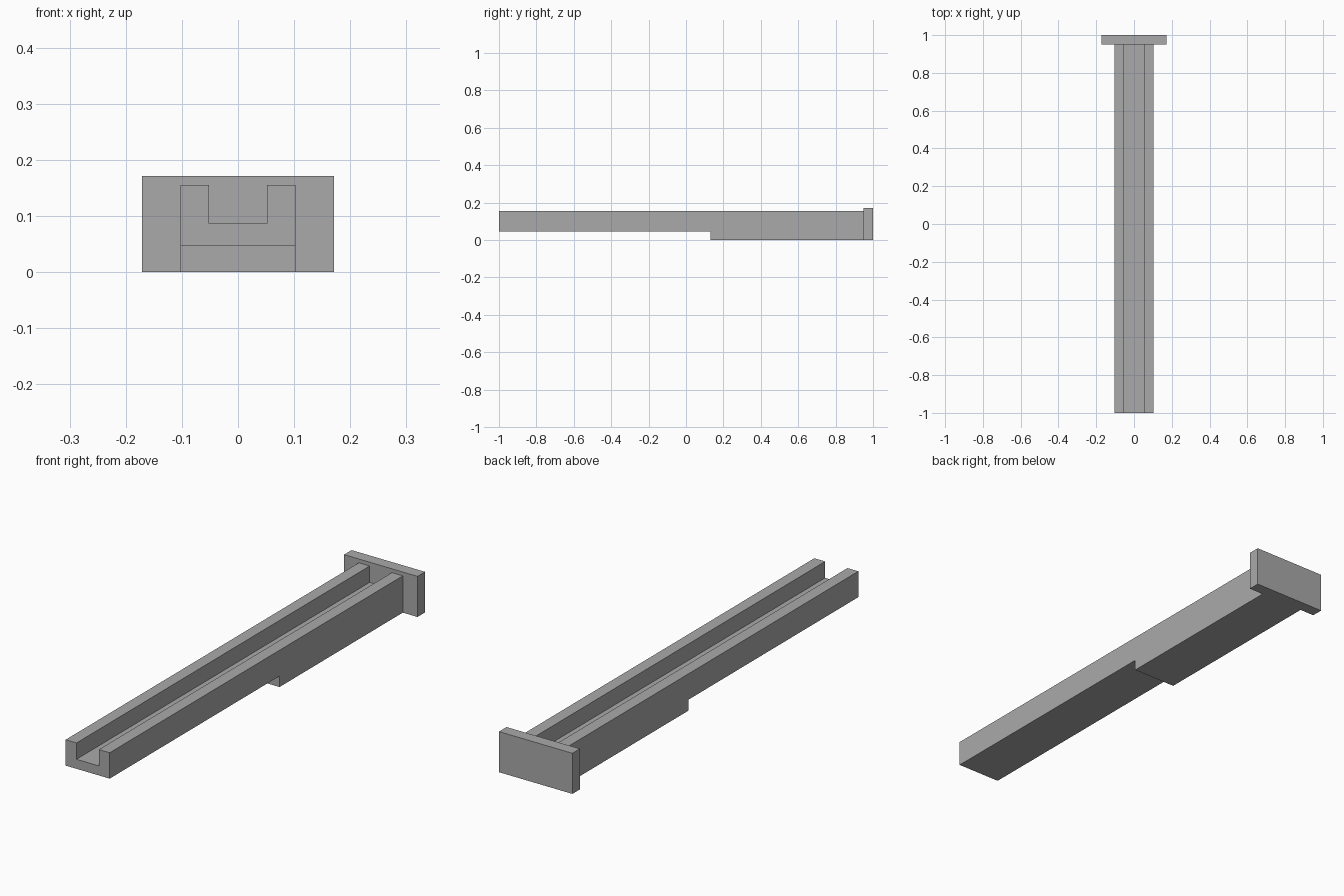
import bpy
import bmesh

if "Cube" in bpy.data.objects:
    bpy.data.objects.remove(bpy.data.objects["Cube"])

grey = bpy.data.materials.new("plain grey")
grey.diffuse_color = (0.40, 0.40, 0.40, 1)
grey.use_nodes = True
grey.node_tree.nodes["Principled BSDF"].inputs["Base Color"].default_value = grey.diffuse_color


def side_extrusion(name, profile, half_width):
    """Extrude a (y, z) side profile across x, centred on x = 0."""
    bm = bmesh.new()
    face = bm.faces.new([bm.verts.new((-half_width, y, z)) for y, z in profile])
    swept = bmesh.ops.extrude_face_region(bm, geom=[face])
    verts = [v for v in swept["geom"] if isinstance(v, bmesh.types.BMVert)]
    bmesh.ops.translate(bm, verts=verts, vec=(2 * half_width, 0, 0))
    bmesh.ops.recalc_face_normals(bm, faces=bm.faces)
    mesh = bpy.data.meshes.new(name)
    bm.to_mesh(mesh)
    bm.free()
    mesh.materials.append(grey)
    obj = bpy.data.objects.new(name, mesh)
    bpy.context.collection.objects.link(obj)
    return obj


def rectangle(y0, y1, z0, z1):
    return [(y0, z0), (y1, z0), (y1, z1), (y0, z1)]


# Long beam, deeper along its rear half
beam = side_extrusion("channel_beam", [
    (-1, 0.046), (0.13, 0.046), (0.13, 0), (0.95, 0), (0.95, 0.155), (-1, 0.155),
], 0.1025)

# Groove running the full length of the beam
cutter = side_extrusion("groove_cutter", rectangle(-1.1, 1.05, 0.086, 0.3), 0.052)
cutter.hide_render = True
cutter.hide_set(True)
groove = beam.modifiers.new("groove", "BOOLEAN")
groove.operation = "DIFFERENCE"
groove.solver = "EXACT"
groove.object = cutter

# Wide plate closing the rear end
side_extrusion("end_plate", rectangle(0.95, 1, 0, 0.171), 0.171)
